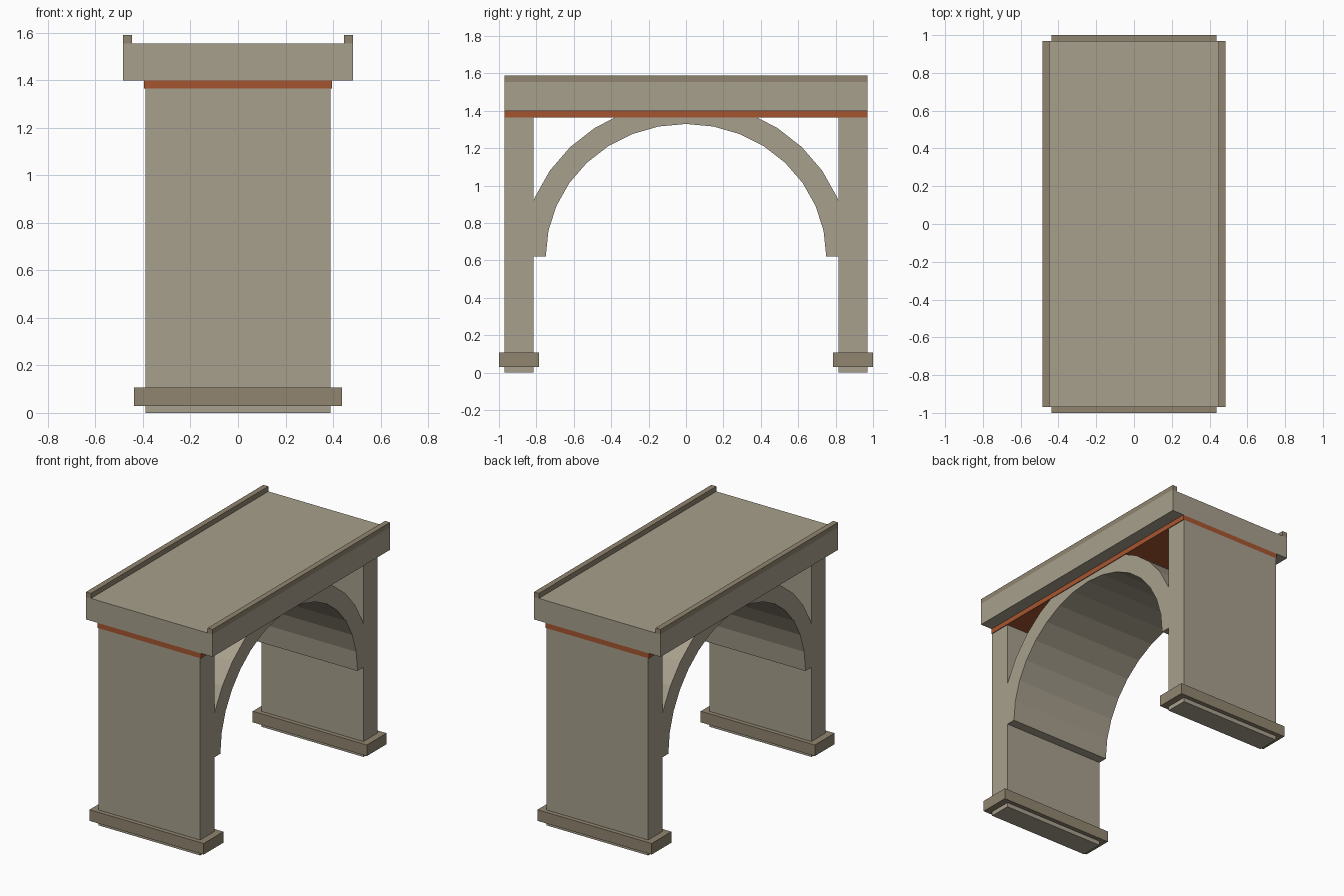
import bpy, bmesh
from math import sin, cos, pi

if "Cube" in bpy.data.objects:
    bpy.data.objects.remove(bpy.data.objects["Cube"])


def material(name, color):
    m = bpy.data.materials.new(name)
    m.diffuse_color = (*color, 1)
    m.use_nodes = True
    m.node_tree.nodes["Principled BSDF"].inputs["Base Color"].default_value = m.diffuse_color
    return m


stone = material("stone", (0.39, 0.35, 0.266))
dark_stone = material("dark_stone", (0.283, 0.235, 0.162))
brick = material("brick", (0.38, 0.091, 0.03))


def finish(name, bm, mat):
    bmesh.ops.recalc_face_normals(bm, faces=bm.faces[:])
    me = bpy.data.meshes.new(name)
    bm.to_mesh(me)
    bm.free()
    me.materials.append(mat)
    ob = bpy.data.objects.new(name, me)
    bpy.context.collection.objects.link(ob)
    return ob


def box(name, x, y, z, mat):
    bm = bmesh.new()
    bmesh.ops.create_cube(bm, size=1)
    for v in bm.verts:
        for i, (lo, hi) in enumerate((x, y, z)):
            v.co[i] = lo if v.co[i] < 0 else hi
    return finish(name, bm, mat)


def span(s, a, b):
    return tuple(sorted((s * a, s * b)))


# Piers and their plinths at both ends
for s, end in ((-1, "front"), (1, "back")):
    box(end + "_pier", (-0.39, 0.39), span(s, 0.815, 0.97), (0, 1.365), stone)
    box(end + "_plinth", (-0.437, 0.437), span(s, 0.785, 1.0), (0.03, 0.107), dark_stone)

# String course, deck and raised edge kerbs
box("string_course", (-0.395, 0.395), (-0.97, 0.97), (1.365, 1.4), brick)
box("deck", (-0.485, 0.485), (-0.97, 0.97), (1.4, 1.555), stone)
for s, side in ((-1, "left"), (1, "right")):
    box(side + "_kerb", span(s, 0.447, 0.485), (-0.97, 0.97), (1.555, 1.59), dark_stone)

# Arch ring: 16 segments, outer curve cut off where it meets the piers
N, SPRING = 16, 0.62
inner = [(0.75 * cos(pi * i / N), SPRING + 0.71 * sin(pi * i / N)) for i in range(N + 1)]
outer = [(0.875 * cos(pi * i / N), SPRING + 0.83 * sin(pi * i / N)) for i in range(N + 1)]
for k, s in ((0, 1), (N, -1)):
    outer[k] = (s * 0.815, SPRING)
for k, s in ((1, 1), (N - 1, -1)):
    outer[k] = (s * 0.815, 0.92)

bm = bmesh.new()
rings = []
for i in range(N + 1):
    rings.append([bm.verts.new((x, *p)) for x, p in
                  ((-0.39, inner[i]), (0.39, inner[i]), (0.39, outer[i]), (-0.39, outer[i]))])
for a, b in zip(rings, rings[1:]):
    for j in range(4):
        k = (j + 1) % 4
        bm.faces.new((a[j], a[k], b[k], b[j]))
bm.faces.new(rings[0])
bm.faces.new(rings[-1])
finish("arch_ring", bm, stone)
